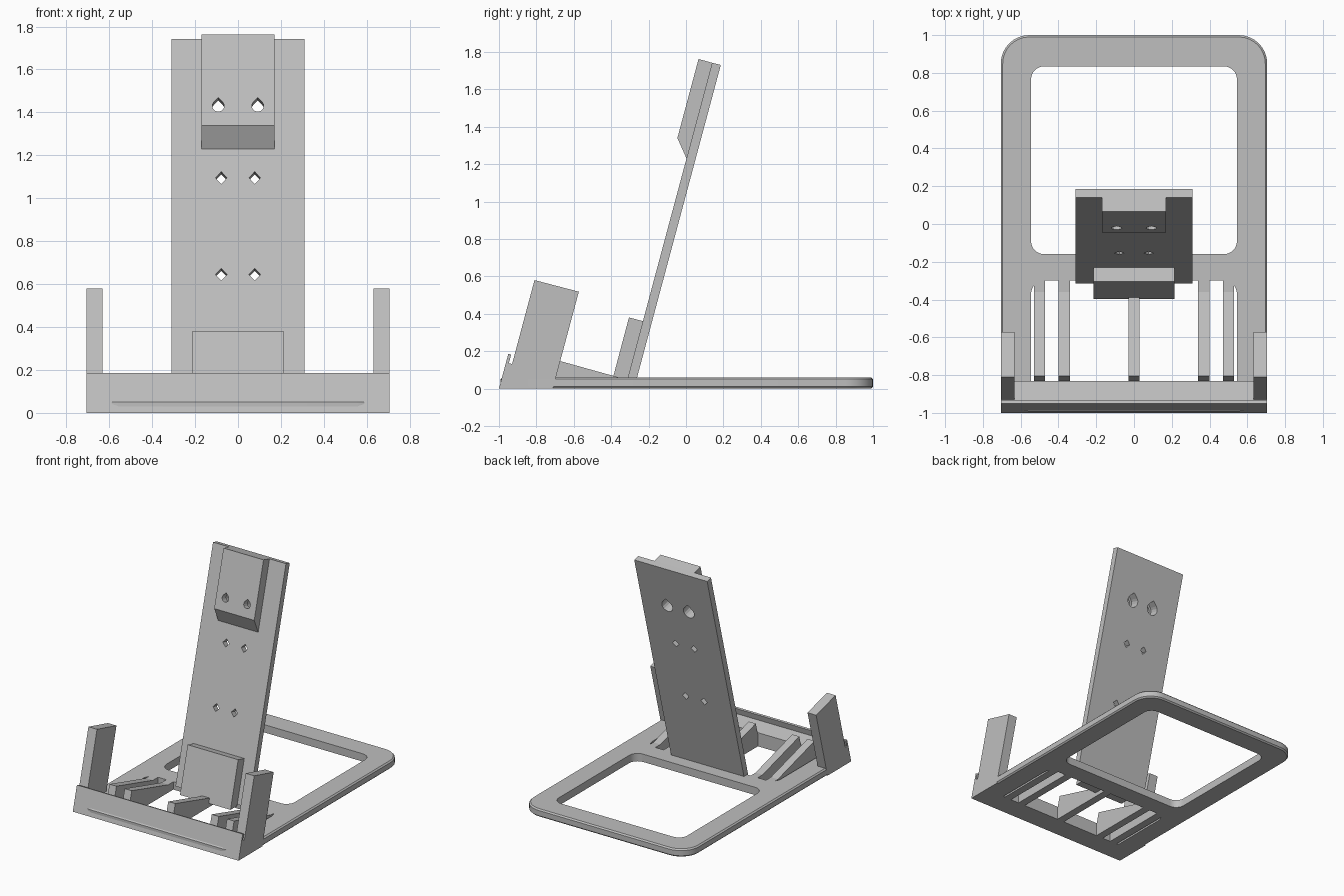
import bpy, bmesh, math
from mathutils import Vector

cube = bpy.data.objects.get("Cube")
if cube:
    bpy.data.objects.remove(cube, do_unlink=True)

grey = bpy.data.materials.new("light grey plastic")
grey.use_nodes = True
colour = (0.52, 0.52, 0.52, 1)
grey.diffuse_color = colour
grey.node_tree.nodes["Principled BSDF"].inputs["Base Color"].default_value = colour

TILT = math.radians(15)
UP = Vector((0, math.sin(TILT), math.cos(TILT)))      # along the back plate
INTO = Vector((0, math.cos(TILT), -math.sin(TILT)))   # through the back plate
SLOPE = math.tan(TILT)


def solid(name, loop, push, bevel=0):
    """Extrude a closed loop of points along a vector."""
    bm = bmesh.new()
    face = bm.faces.new([bm.verts.new(p) for p in loop])
    grown = bmesh.ops.extrude_face_region(bm, geom=[face])
    moved = [g for g in grown["geom"] if isinstance(g, bmesh.types.BMVert)]
    bmesh.ops.translate(bm, verts=moved, vec=push)
    if bevel:
        rims = [e for e in bm.edges if abs(e.verts[0].co.z - e.verts[1].co.z) < 1e-5]
        bmesh.ops.bevel(bm, geom=rims, offset=bevel, segments=1, affect='EDGES')
    bmesh.ops.recalc_face_normals(bm, faces=bm.faces)
    mesh = bpy.data.meshes.new(name)
    bm.to_mesh(mesh)
    bm.free()
    mesh.materials.append(grey)
    obj = bpy.data.objects.new(name, mesh)
    bpy.context.collection.objects.link(obj)
    return obj


def side_solid(name, profile, x0, x1):
    """Extrude a (y, z) profile from x0 to x1."""
    return solid(name, [Vector((x0, y, z)) for y, z in profile], Vector((x1 - x0, 0, 0)))


def rounded_rect(x, y0, y1, r, z, steps=8):
    loop = []
    corners = ((x - r, y1 - r), (r - x, y1 - r), (r - x, y0 + r), (x - r, y0 + r))
    for i, (cx, cy) in enumerate(corners):
        for s in range(steps + 1):
            a = math.pi / 2 * (i + s / steps)
            loop.append(Vector((cx + r * math.cos(a), cy + r * math.sin(a), z)))
    return loop


def cut(obj, cutters):
    """Subtract cutters and bake the result."""
    for c in cutters:
        c.hide_render = True
        mod = obj.modifiers.new("cut", 'BOOLEAN')
        mod.operation = 'DIFFERENCE'
        mod.solver = 'EXACT'
        mod.object = c
    bpy.context.view_layer.update()
    evaluated = obj.evaluated_get(bpy.context.evaluated_depsgraph_get())
    mesh = bpy.data.meshes.new_from_object(evaluated)
    obj.modifiers.clear()
    obj.data = mesh


def teardrop(x, y, z, r, start, end, sides):
    """Pointed hole cutter running through the tilted plate."""
    centre = Vector((x, y, z)) + INTO * start
    loop = []
    for i in range(sides + 1):
        a = math.radians(135 + 270 * i / sides)
        loop.append(centre + Vector((r * math.cos(a), 0, 0)) + UP * r * math.sin(a))
    loop.append(centre + UP * r * math.sqrt(2))
    return solid("hole_cutter", loop, INTO * (end - start))


def diamond(x, y, z, r, start, end):
    centre = Vector((x, y, z)) + INTO * start
    side = Vector((r, 0, 0))
    return solid("hole_cutter", [centre + side, centre + UP * r * 1.1,
                                 centre - side, centre - UP * r * 1.1], INTO * (end - start))


def plate_y(z):
    return -0.327 + SLOPE * z


# Base frame with two windows
base = solid("base_frame", rounded_rect(0.705, -0.992, 1, 0.15, 0), Vector((0, 0, 0.06)), 0.01)
windows = [solid("window_cutter", rounded_rect(0.545, y0, y1, 0.07, -0.1), Vector((0, 0, 0.3)))
           for y0, y1 in ((-0.16, 0.835), (-0.9, -0.3))]
cut(base, windows)

# Front ledge with raised lip
side_solid("front_ledge", [(-1, 0), (-0.95, 0.186), (-0.935, 0.182), (-0.947, 0.136),
                           (-0.83, 0.105), (-0.83, 0)], -0.705, 0.705)

# Side arms
for name, s in (("left_arm", 1), ("right_arm", -1)):
    side_solid(name, [(-0.965, 0), (-0.81, 0.58), (-0.573, 0.518), (-0.712, 0)], s * 0.632, s * 0.705)

# Sloping ribs
for i, x in enumerate((-0.5, -0.37, 0, 0.37, 0.5)):
    side_solid(f"rib_{i + 1}", [(-0.832, 0), (-0.83, 0.09), (-0.805, 0.184), (-0.36, 0.06),
                                (-0.295, 0.06), (-0.295, 0)], x - 0.03, x + 0.03)

# Tilted back plate
plate = side_solid("back_plate", [(plate_y(0.04), 0.04), (plate_y(1.742), 1.742),
                                  (0.186, 1.73), (-0.27, 0.028)], -0.31, 0.31)

# Lower and upper pads on the plate
side_solid("lower_pad", [(-0.398, 0.03), (-0.305, 0.38), (plate_y(0.361), 0.361),
                         (plate_y(0.03), 0.03)], -0.215, 0.215)
upper_pad = side_solid("upper_pad", [(plate_y(1.23), 1.23), (-0.046, 1.34), (0.067, 1.762),
                                     (plate_y(1.742), 1.742)], -0.17, 0.17)

# Screw holes, the upper pair widened from behind
small, upper = [], []
for s in (-1, 1):
    for z in (0.645, 1.095):
        small.append(diamond(s * 0.078, plate_y(z), z, 0.027, -0.05, 0.1))
    upper.append(teardrop(s * 0.092, -0.021, 1.43, 0.028, -0.05, 0.2, 10))
    upper.append(teardrop(s * 0.092, -0.021, 1.43, 0.046, 0.05, 0.2, 12))
cut(plate, small + upper)
cut(upper_pad, upper)
for c in windows + small + upper:
    bpy.data.objects.remove(c, do_unlink=True)

# Smooth the rounded corners, keep edges sharp
bpy.context.view_layer.update()
base.select_set(True)
bpy.context.view_layer.objects.active = base
bpy.ops.object.shade_smooth_by_angle(angle=math.radians(30))
